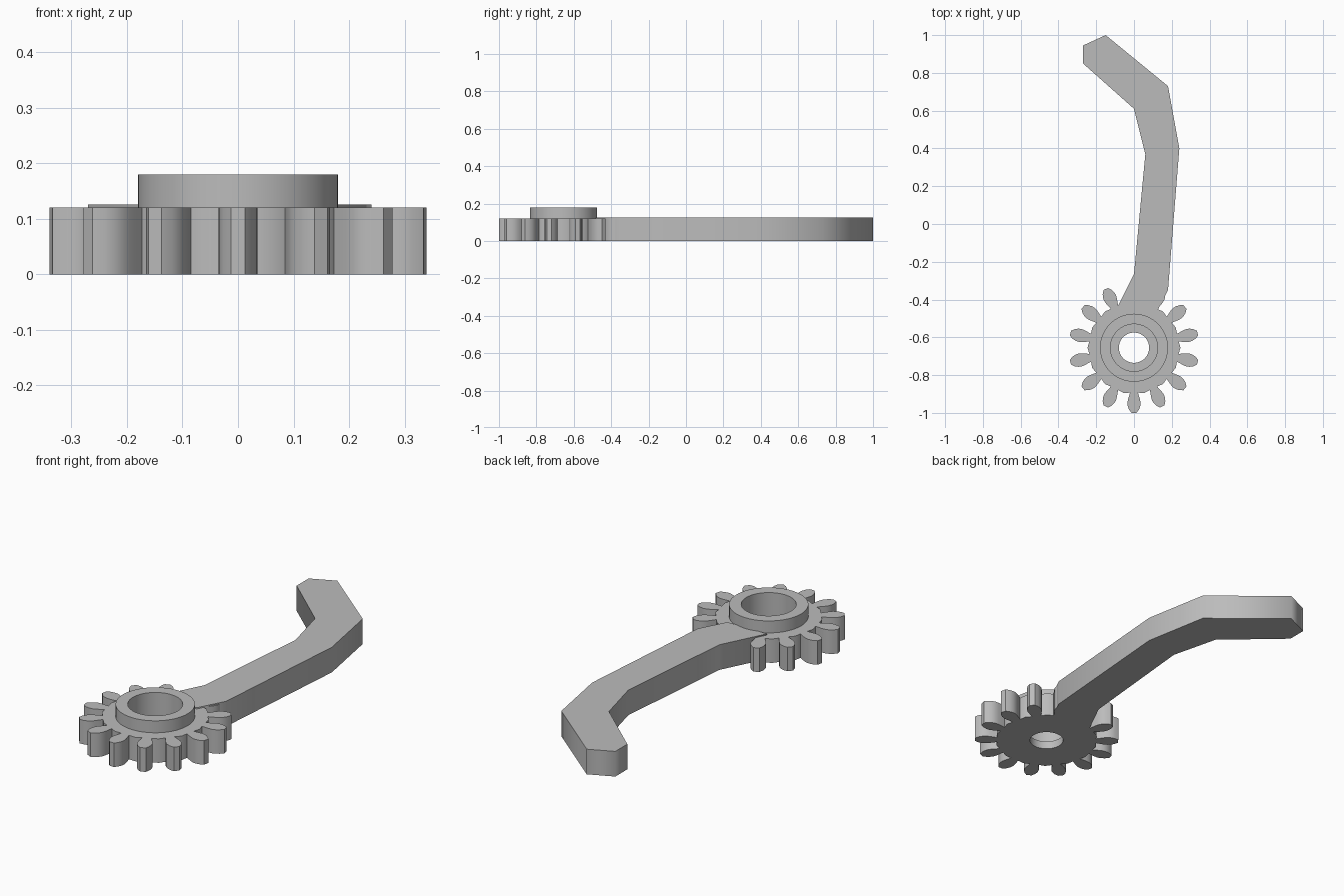
import bpy, bmesh, math

cube = bpy.data.objects.get("Cube")
if cube:
    bpy.data.objects.remove(cube, do_unlink=True)

GEAR_Y = -0.655
TEETH = 14
HUB_R = 0.18

grey = bpy.data.materials.new("light_grey")
grey.use_nodes = True
grey.diffuse_color = (0.5, 0.5, 0.5, 1)
grey.node_tree.nodes["Principled BSDF"].inputs["Base Color"].default_value = (0.5, 0.5, 0.5, 1)


def add_object(name, bm, smooth=True):
    """Turn a bmesh into a finished object."""
    bmesh.ops.remove_doubles(bm, verts=bm.verts, dist=1e-5)
    bmesh.ops.recalc_face_normals(bm, faces=bm.faces)
    mesh = bpy.data.meshes.new(name)
    bm.to_mesh(mesh)
    bm.free()
    mesh.materials.append(grey)
    obj = bpy.data.objects.new(name, mesh)
    bpy.context.collection.objects.link(obj)
    if smooth:
        bpy.ops.object.select_all(action='DESELECT')
        obj.select_set(True)
        bpy.context.view_layer.objects.active = obj
        bpy.ops.object.shade_smooth_by_angle(angle=math.radians(32))
    return obj


def plate(name, loops, height, smooth=True):
    """Flat plate on the ground; loops inside the first one become holes."""
    curve = bpy.data.curves.new(name + "_outline", 'CURVE')
    curve.dimensions = '2D'
    curve.fill_mode = 'BOTH'
    curve.extrude = height / 2
    for loop in loops:
        spline = curve.splines.new('POLY')
        spline.points.add(len(loop) - 1)
        for point, (x, y) in zip(spline.points, loop):
            point.co = (x, y, 0, 1)
        spline.use_cyclic_u = True
    helper = bpy.data.objects.new(name + "_outline", curve)
    bpy.context.collection.objects.link(helper)
    graph = bpy.context.evaluated_depsgraph_get()
    mesh = bpy.data.meshes.new_from_object(helper.evaluated_get(graph))
    bpy.data.objects.remove(helper, do_unlink=True)
    bm = bmesh.new()
    bm.from_mesh(mesh)
    bpy.data.meshes.remove(mesh)
    bmesh.ops.translate(bm, verts=bm.verts, vec=(0, 0, height / 2))
    return add_object(name, bm, smooth)


def circle(radius, count=64):
    return [(radius * math.cos(2 * math.pi * i / count),
             radius * math.sin(2 * math.pi * i / count)) for i in range(count)]


# Gear wheel: one lobed tooth (radius, half width) repeated around the rim
flank = [(0.238, 0.021), (0.255, 0.026), (0.275, 0.032), (0.293, 0.035),
         (0.31, 0.033), (0.328, 0.026), (0.345, 0.013)]
tooth = [(r, -w) for r, w in flank] + [(r, w) for r, w in reversed(flank)]
rim = []
for i in range(TEETH):
    a = -math.pi / 2 + 2 * math.pi * i / TEETH
    c, s = math.cos(a), math.sin(a)
    rim += [(r * c - w * s, r * s + w * c) for r, w in tooth]
    mid = a + math.pi / TEETH
    rim.append((0.246 * math.cos(mid), 0.246 * math.sin(mid)))
wheel = plate("gear_wheel", [rim, circle(HUB_R)], 0.12)
wheel.location.y = GEAR_Y

# Hub: raised collar with a wide bore stepping down to a smaller hole
section = [(0.08, 0), (HUB_R, 0), (HUB_R, 0.18), (0.125, 0.18), (0.125, 0.04), (0.08, 0.04)]
bm = bmesh.new()
verts = [bm.verts.new((r, 0, z)) for r, z in section]
edges = [bm.edges.new((verts[i - 1], verts[i])) for i in range(len(verts))]
bmesh.ops.spin(bm, geom=verts + edges, cent=(0, 0, 0), axis=(0, 0, 1),
               angle=2 * math.pi, steps=64)
hub = add_object("gear_hub", bm)
hub.location.y = GEAR_Y

# Bent lever arm, ending against the collar
arm = [(-0.11, -0.485), (0.11, -0.485), (0.18, -0.35), (0.24, 0.4), (0.18, 0.73),
       (-0.15, 1.0), (-0.27, 0.945), (-0.27, 0.85), (0.0, 0.61), (0.06, 0.37),
       (0.0, -0.265)]
plate("lever_arm", [arm], 0.126, smooth=False)
